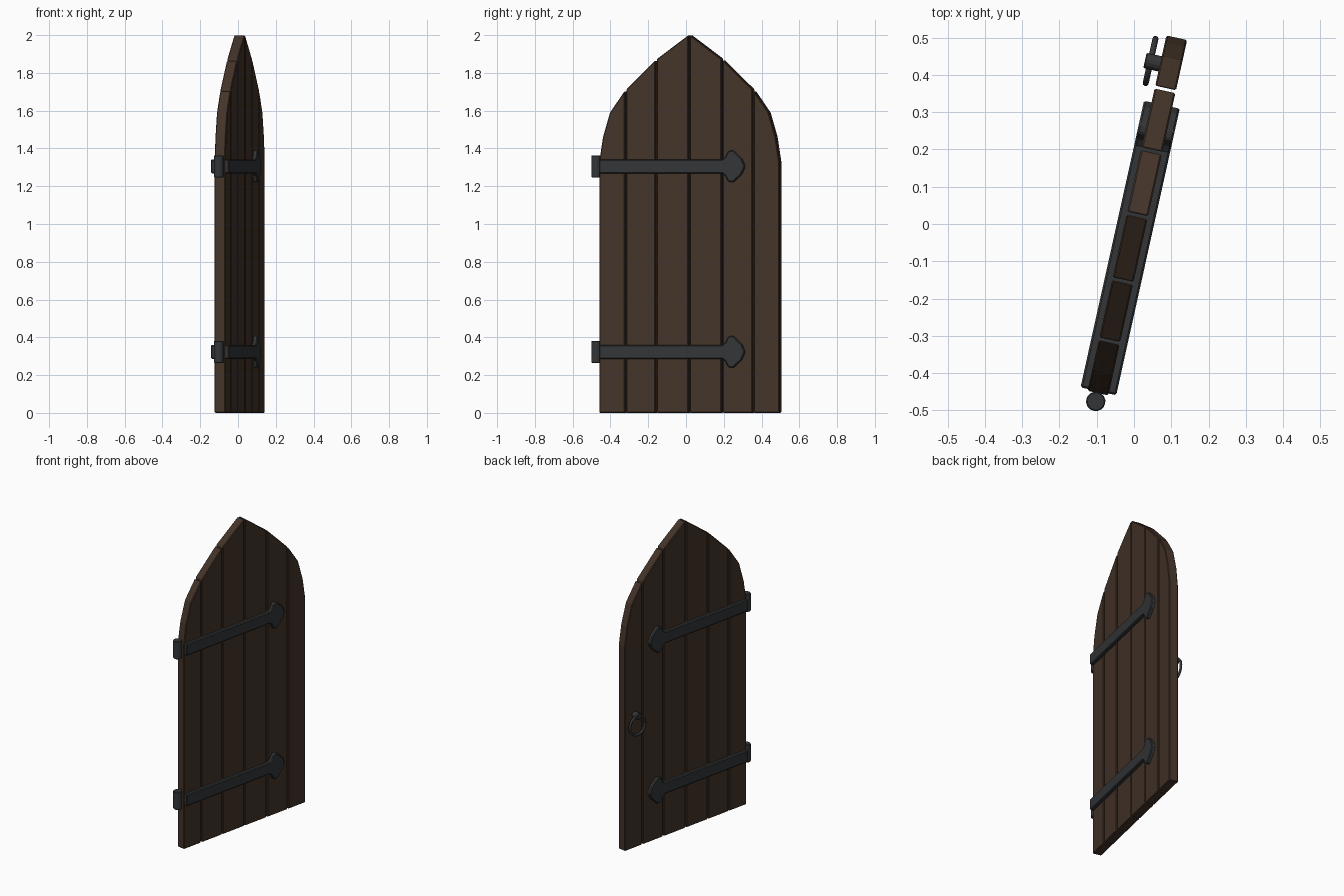
import bpy, bmesh, math
from mathutils import Matrix

if "Cube" in bpy.data.objects:
    bpy.data.objects.remove(bpy.data.objects["Cube"])

# Local frame: y along the door width, x through its thickness; whole door is swung about z
PLACE = Matrix.Translation((0.009, 0.023, 0)) @ Matrix.Rotation(math.radians(-12.5), 4, 'Z')


def material(name, rgb):
    m = bpy.data.materials.new(name)
    m.diffuse_color = (*rgb, 1)
    m.use_nodes = True
    m.node_tree.nodes["Principled BSDF"].inputs["Base Color"].default_value = m.diffuse_color
    return m


WOOD = material("dark wood", (0.058, 0.034, 0.022))
IRON = material("dark iron", (0.033, 0.036, 0.038))


def finish(bm, name, mat, bevel=0.0, smooth=False):
    bmesh.ops.recalc_face_normals(bm, faces=bm.faces[:])
    me = bpy.data.meshes.new(name)
    bm.to_mesh(me)
    bm.free()
    me.materials.append(mat)
    ob = bpy.data.objects.new(name, me)
    bpy.context.collection.objects.link(ob)
    ob.matrix_world = PLACE
    if bevel:
        b = ob.modifiers.new("edge bevel", 'BEVEL')
        b.width, b.segments, b.limit_method = bevel, 1, 'ANGLE'
        b.angle_limit = math.radians(40)
    if smooth:
        for p in me.polygons:
            p.use_smooth = len(p.vertices) == 4
    return ob


def slab(name, profile, half, mat, bevel):
    """Extrude a (y, z) outline symmetrically through the door thickness."""
    bm = bmesh.new()
    face = bm.faces.new([bm.verts.new((-half, y, z)) for y, z in profile])
    ext = bmesh.ops.extrude_face_region(bm, geom=[face])
    bmesh.ops.translate(bm, vec=(2 * half, 0, 0),
                        verts=[v for v in ext["geom"] if isinstance(v, bmesh.types.BMVert)])
    return finish(bm, name, mat, bevel)


def cylinder(name, r, depth, matrix, sides, bevel=0.0):
    bm = bmesh.new()
    bmesh.ops.create_cone(bm, cap_ends=True, segments=sides, radius1=r, radius2=r,
                          depth=depth, matrix=matrix)
    return finish(bm, name, IRON, bevel)


# Pointed arch: distance from centre line -> height
ARCH = [(0, 2.0), (0.18, 1.87), (0.355, 1.70), (0.43, 1.59), (0.468, 1.46), (0.488, 1.33)]


def arch_z(y):
    d = abs(y)
    for (a, za), (b, zb) in zip(ARCH, ARCH[1:]):
        if d <= b:
            return za + (zb - za) * (d - a) / (b - a)
    return ARCH[-1][1]


# Planks, with narrow gaps between them
EDGES = [-0.488, -0.345, -0.18, 0.0, 0.177, 0.346, 0.488]
GAP = 0.004
for i, (a, b) in enumerate(zip(EDGES, EDGES[1:])):
    y0 = a + (GAP if i > 0 else 0)
    y1 = b - (GAP if i < 5 else 0)
    inner = [s * d for d, _ in ARCH for s in (-1, 1) if y0 + 0.01 < s * d < y1 - 0.01]
    top = [(y, arch_z(y)) for y in sorted([y0, y1] + inner)]
    if i in (2, 3):  # keep the full height at the tip
        top = [(y, 2.0 if abs(y) < 0.01 else z) for y, z in top]
    slab(f"plank_{i + 1}", [(y1, 0), (y0, 0)] + top, 0.0285, WOOD, 0.004)

# Strap hinges with spear heads, and their pin barrels
HEAD = [(-0.483, 0.037), (0.183, 0.037), (0.2, 0.05), (0.217, 0.082), (0.242, 0.084),
        (0.288, 0.04)]
for label, z in (("lower", 0.323), ("upper", 1.305)):
    outline = [(y, z + h) for y, h in HEAD] + [(0.306, z)]
    outline += [(y, z - h) for y, h in reversed(HEAD)]
    slab(f"{label}_strap", outline, 0.049, IRON, 0.005)
    cylinder(f"{label}_hinge_barrel", 0.026, 0.116,
             Matrix.Translation((-0.001, -0.511, z)), 16, 0.003)

# Ring handle on the back face
cylinder("handle_boss", 0.021, 0.045,
         Matrix.Translation((-0.0475, 0.41, 0.868)) @ Matrix.Rotation(math.pi / 2, 4, 'Y'), 14, 0.003)

bm = bmesh.new()
N, M, R, T = 28, 8, 0.061, 0.008
rings = []
for i in range(N):
    t = 2 * math.pi * i / N
    rings.append([])
    for j in range(M):
        p = 2 * math.pi * j / M
        r = R + T * math.cos(p)
        rings[-1].append(bm.verts.new((-0.055 + T * math.sin(p), 0.412 + r * math.cos(t),
                                       0.807 + r * math.sin(t))))
for i in range(N):
    a, b = rings[i], rings[(i + 1) % N]
    for j in range(M):
        k = (j + 1) % M
        bm.faces.new((a[j], b[j], b[k], a[k]))
finish(bm, "handle_ring", IRON, smooth=True)
